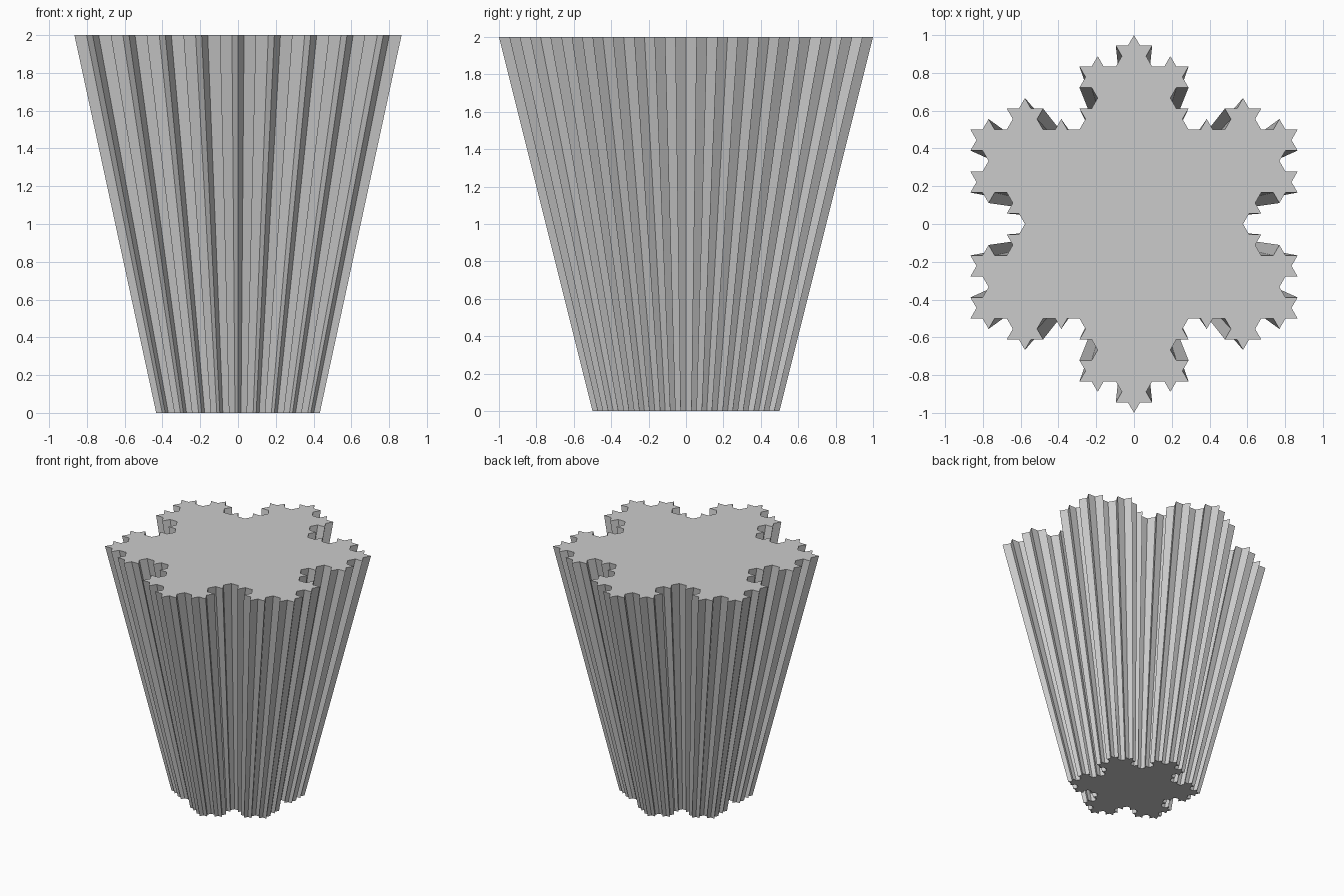
import bpy
import bmesh
import math
from mathutils import Vector, Matrix

HEIGHT = 2.0
BASE_SCALE = 0.5
DEPTH = 3

cube = bpy.data.objects.get("Cube")
if cube:
    bpy.data.objects.remove(cube, do_unlink=True)


def make_material(name, colour):
    mat = bpy.data.materials.new(name)
    mat.use_nodes = True
    mat.diffuse_color = colour
    mat.node_tree.nodes["Principled BSDF"].inputs["Base Color"].default_value = colour
    return mat


def koch(points):
    """Replace each edge's middle third with an outward triangular spike."""
    turn = Matrix.Rotation(-math.pi / 3, 2)
    result = []
    for i, a in enumerate(points):
        third = (points[(i + 1) % len(points)] - a) / 3
        result += [a, a + third, a + third + turn @ third, a + 2 * third]
    return result


# Snowflake outline, grown counter-clockwise from a triangle of radius 1
outline = [Vector((math.cos(t), math.sin(t)))
           for t in (math.pi / 2 + k * math.tau / 3 for k in range(3))]
for _ in range(DEPTH):
    outline = koch(outline)

# Fluted body: the outline lofted from a half-size base to the full-size rim
bm = bmesh.new()
bottom = [bm.verts.new((p.x * BASE_SCALE, p.y * BASE_SCALE, 0)) for p in outline]
top = [bm.verts.new((p.x, p.y, HEIGHT)) for p in outline]
for i in range(len(outline)):
    j = (i + 1) % len(outline)
    bm.faces.new((bottom[i], bottom[j], top[j], top[i]))

# End caps
bm.faces.new(top)
bm.faces.new(bottom[::-1])

mesh = bpy.data.meshes.new("snowflake_column")
bm.to_mesh(mesh)
bm.free()
mesh.materials.append(make_material("light grey", (0.6, 0.6, 0.6, 1)))
column = bpy.data.objects.new("snowflake_column", mesh)
bpy.context.collection.objects.link(column)
